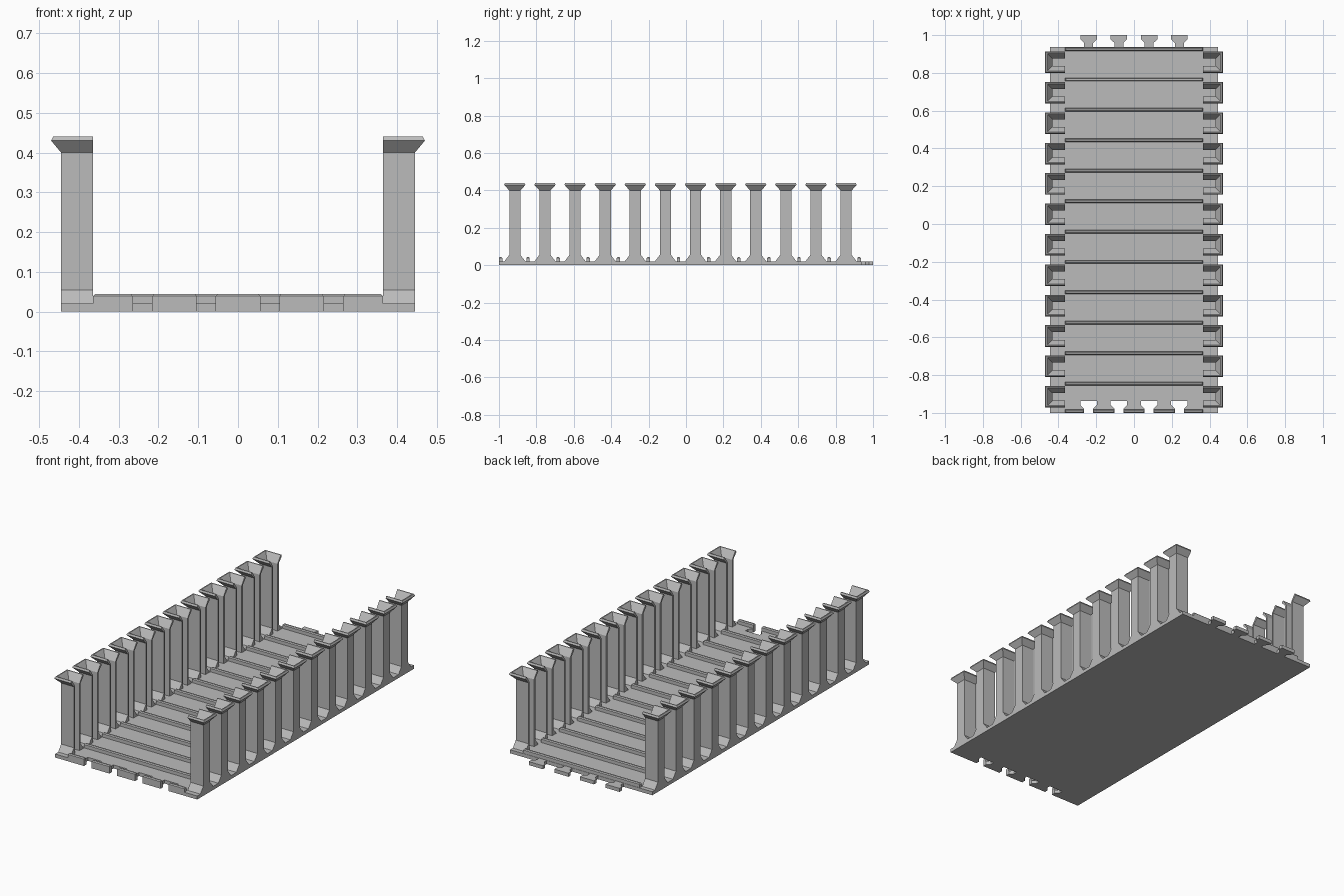
import bpy, bmesh

if "Cube" in bpy.data.objects:
    bpy.data.objects.remove(bpy.data.objects["Cube"])

grey = bpy.data.materials.new("light_grey_plastic")
grey.use_nodes = True
grey.diffuse_color = (0.5, 0.5, 0.5, 1)
grey.node_tree.nodes["Principled BSDF"].inputs["Base Color"].default_value = (0.5, 0.5, 0.5, 1)

PITCH = 0.161
COUNT = 12
WALL_IN, WALL_OUT = 0.365, 0.445
FLOOR = 0.02
FRONT, BACK = -1.0, 0.937
TAB_X = [-0.24, -0.08, 0.08, 0.24]


def finish(name, bm):
    bmesh.ops.recalc_face_normals(bm, faces=bm.faces)
    mesh = bpy.data.meshes.new(name)
    bm.to_mesh(mesh)
    bm.free()
    mesh.materials.append(grey)
    obj = bpy.data.objects.new(name, mesh)
    bpy.context.collection.objects.link(obj)
    return obj


def loft(bm, rings):
    """Skin a list of closed rings and cap both ends."""
    rings = [[bm.verts.new(p) for p in ring] for ring in rings]
    n = len(rings[0])
    for low, high in zip(rings, rings[1:]):
        for i in range(n):
            j = (i + 1) % n
            bm.faces.new((low[i], low[j], high[j], high[i]))
    bm.faces.new(rings[0])
    bm.faces.new(rings[-1])


# Floor plate with dovetail notches in front and matching tabs behind
def dovetail(x, y):
    neck, wide = 0.024, 0.044
    return [(x - neck, y), (x - neck, y + 0.022), (x - wide, y + 0.042), (x - wide, y + 0.063),
            (x + wide, y + 0.063), (x + wide, y + 0.042), (x + neck, y + 0.022), (x + neck, y)]


outline = [(-WALL_OUT, FRONT)]
for x in TAB_X:
    outline += dovetail(x, FRONT)
outline += [(WALL_OUT, FRONT), (WALL_OUT, BACK)]
for x in reversed(TAB_X):
    outline += reversed(dovetail(x, BACK))
outline.append((-WALL_OUT, BACK))
bm = bmesh.new()
loft(bm, [[(x, y, z) for x, y in outline] for z in (0, FLOOR)])
finish("floor_plate", bm)


# Cross ribs with chamfered tops
def add_rib(bm, x0, x1, y, half=0.009, top=0.044, cut=0.005):
    rings = []
    for z, c in ((FLOOR - 0.005, 0), (top - cut, 0), (top, cut)):
        rings.append([(x0 + c, y - half + c, z), (x1 - c, y - half + c, z),
                      (x1 - c, y + half - c, z), (x0 + c, y + half - c, z)])
    loft(bm, rings)


bm = bmesh.new()
for i in range(COUNT):
    add_rib(bm, -WALL_IN, WALL_IN, -0.845 + i * PITCH)
finish("cross_ribs", bm)

bm = bmesh.new()
edges = [-WALL_IN] + [x + s * 0.024 for x in TAB_X for s in (-1, 1)] + [WALL_IN]
for x0, x1 in zip(edges[::2], edges[1::2]):
    add_rib(bm, x0, x1, FRONT + 0.009)
finish("front_rib_segments", bm)

# Channel posts, open toward the middle: height, outer x, half width, inner x, inner half width
SECTIONS = [
    (FLOOR, WALL_OUT, 0.057, 0.432, 0.02),
    (0.055, WALL_OUT, 0.03, 0.432, 0.02),
    (0.40, WALL_OUT, 0.03, 0.432, 0.02),
    (0.43, 0.47, 0.057, 0.452, 0.04),
    (0.44, 0.465, 0.052, 0.459, 0.047),
]


def add_post(bm, side, y):
    rings = []
    for z, xo, h, xi, hi in SECTIONS:
        ring = [(WALL_IN, -h), (xo, -h), (xo, h), (WALL_IN, h),
                (WALL_IN, hi), (xi, hi), (xi, -hi), (WALL_IN, -hi)]
        rings.append([(side * px, y + py, z) for px, py in ring])
    loft(bm, rings)


for side, label in ((-1, "right"), (1, "left")):
    bm = bmesh.new()
    for i in range(COUNT):
        add_post(bm, side, -0.915 + i * PITCH)
    finish(label + "_posts", bm)
